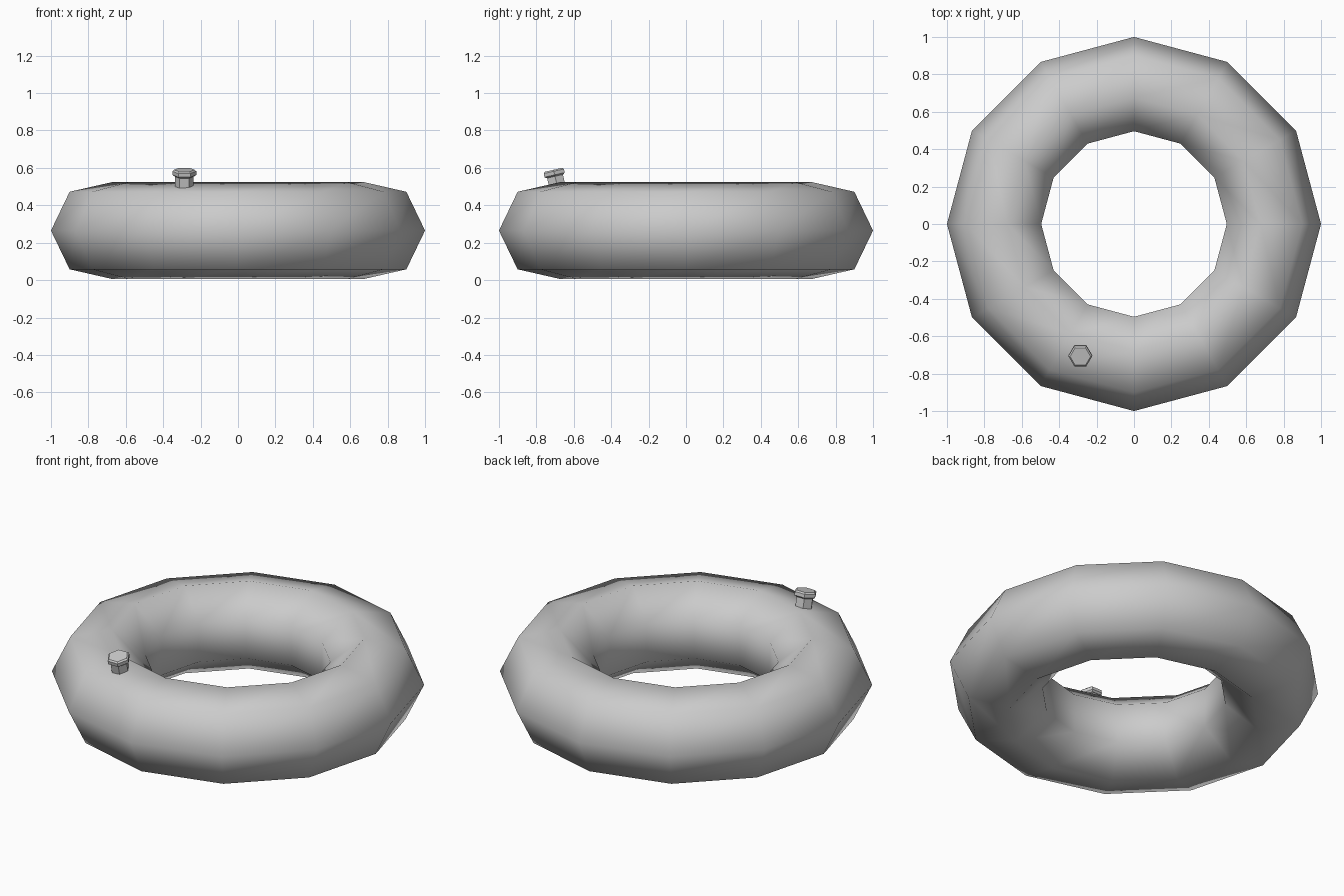
import bpy, bmesh
from math import sin, cos, pi, radians

if "Cube" in bpy.data.objects:
    bpy.data.objects.remove(bpy.data.objects["Cube"])


def lathe(name, profile, sides, loop, smooth):
    """Spin an (r, z) profile about z; a loop profile closes on itself, otherwise ends are capped."""
    bm = bmesh.new()
    rings = [[bm.verts.new((r * cos(2 * pi * i / sides), r * sin(2 * pi * i / sides), z))
              for i in range(sides)] for r, z in profile]
    pairs = list(zip(rings, rings[1:]))
    if loop:
        pairs.append((rings[-1], rings[0]))
    else:
        bm.faces.new(rings[0])
        bm.faces.new(rings[-1])
    for a, b in pairs:
        for i in range(sides):
            j = (i + 1) % sides
            bm.faces.new((a[i], a[j], b[j], b[i]))
    bmesh.ops.recalc_face_normals(bm, faces=bm.faces)
    for f in bm.faces:
        f.smooth = smooth
    mesh = bpy.data.meshes.new(name)
    bm.to_mesh(mesh)
    bm.free()
    obj = bpy.data.objects.new(name, mesh)
    bpy.context.collection.objects.link(obj)
    return obj


# Inflated ring: seven-sided tube, twelve segments
R, r, mid = 0.735, 0.265, 0.265
tube = [(R + r * cos(2 * pi * k / 7), mid + r * sin(2 * pi * k / 7)) for k in range(7)]
lathe("swim_ring", tube, 12, True, True)

# Air valve: hexagonal stem and bevelled cap, tilted with the tube surface
stem = lathe("valve_stem", [(0.050, -0.03), (0.050, 0.055)], 6, False, False)
cap = lathe("valve_cap", [(0.053, 0.046), (0.064, 0.054), (0.064, 0.074), (0.055, 0.082)],
            6, False, False)
for part in (stem, cap):
    part.location = (-0.287, -0.69, 0.51)
    part.rotation_euler = (radians(13), 0, 0)
